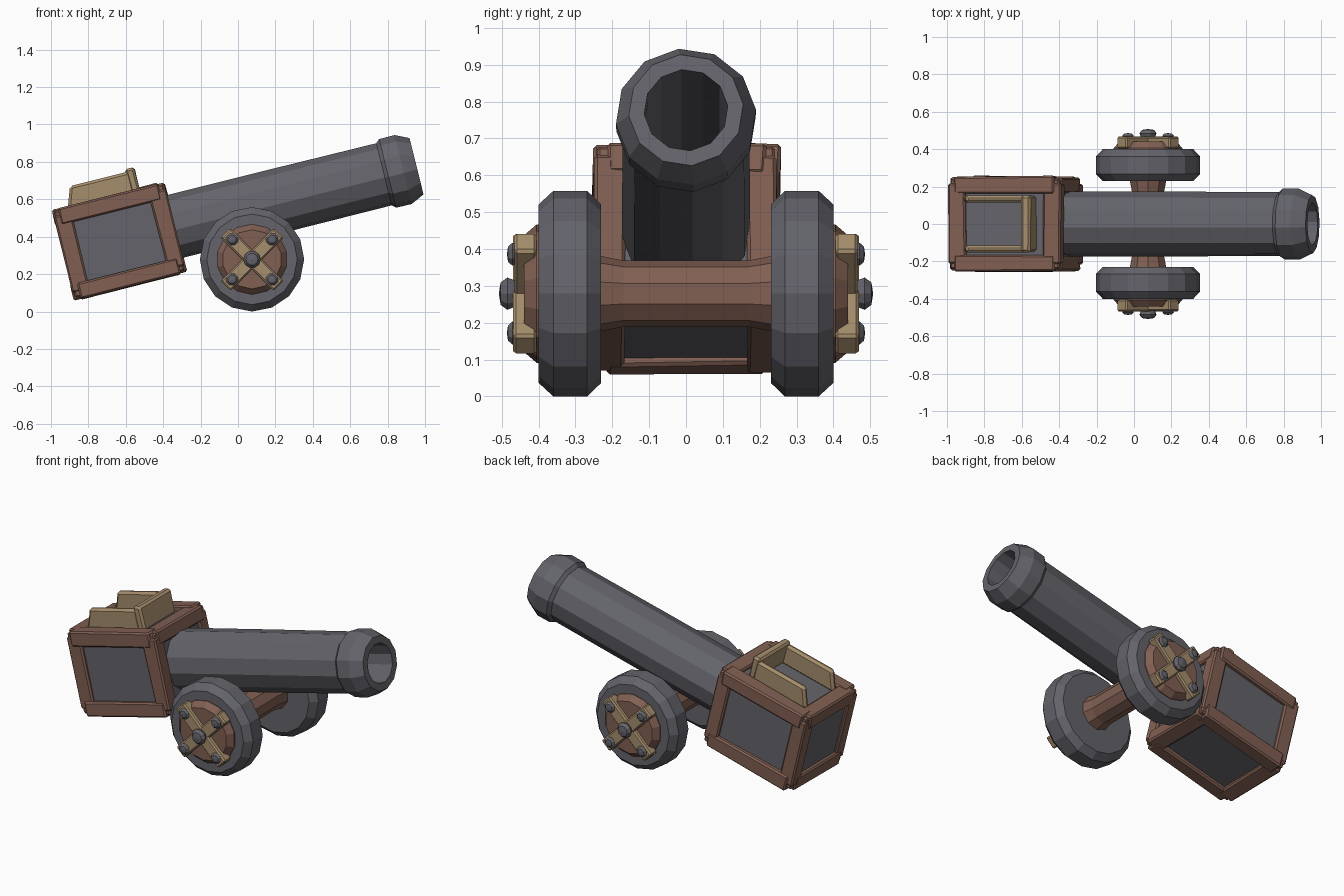
import bpy, bmesh, random
from math import sin, cos, pi, radians
from mathutils import Matrix, Vector

if "Cube" in bpy.data.objects:
    bpy.data.objects.remove(bpy.data.objects["Cube"])

random.seed(4)
TILT = Matrix.Rotation(radians(-14), 4, 'Y')      # barrel and box share this slope
HUB = Vector((0.075, 0, 0.279))                   # wheel centre
TO_Y = Matrix.Rotation(radians(-90), 4, 'X')      # lathe axis z -> y
TO_X = Matrix.Rotation(radians(90), 4, 'Y')       # lathe axis z -> x


def material(name, rgb):
    m = bpy.data.materials.new(name)
    m.diffuse_color = (*rgb, 1)
    m.use_nodes = True
    m.node_tree.nodes["Principled BSDF"].inputs["Base Color"].default_value = m.diffuse_color
    return m


IRON = material("iron", (0.125, 0.125, 0.145))
WOOD = material("brown_wood", (0.22, 0.115, 0.085))
TAN = material("tan_wood", (0.38, 0.27, 0.15))


def finish(name, bm, mat, matrix, mirror=False, bevel=0):
    bmesh.ops.recalc_face_normals(bm, faces=bm.faces)
    bm.transform(matrix)
    me = bpy.data.meshes.new(name)
    bm.to_mesh(me)
    bm.free()
    me.materials.append(mat)
    ob = bpy.data.objects.new(name, me)
    bpy.context.collection.objects.link(ob)
    if bevel:
        mod = ob.modifiers.new("bevel", 'BEVEL')
        mod.width, mod.segments = bevel, 1
    if mirror:
        mod = ob.modifiers.new("mirror", 'MIRROR')
        mod.use_axis = (False, True, False)
        mod.use_mirror_merge = False
    return ob


def lathe(bm, profile, sides, phase=0.0, at=(0, 0, 0)):
    """Revolve (radius, height) points about z; zero radius closes to a point."""
    rings = []
    for r, h in profile:
        n = sides if r > 0 else 1
        rings.append([bm.verts.new(Vector(at) + Vector((
            r * cos(2 * pi * (i + phase) / sides),
            r * sin(2 * pi * (i + phase) / sides), h))) for i in range(n)])
    for a, b in zip(rings, rings[1:]):
        for i in range(sides):
            j = (i + 1) % sides
            quad = [a[i % len(a)], a[j % len(a)], b[j % len(b)], b[i % len(b)]]
            bm.faces.new(list(dict.fromkeys(quad)))


def block(bm, lo, hi, jitter=0.0):
    lo, hi = Vector(lo), Vector(hi)
    verts = bmesh.ops.create_cube(bm, size=1)["verts"]
    for v in verts:
        v.co = (lo + hi) / 2 + v.co * (hi - lo)
        v.co += Vector([random.uniform(-jitter, jitter) for _ in range(3)])
    return verts


# Barrel with flared muzzle and deep bore
bm = bmesh.new()
lathe(bm, [(0, -0.24), (0.174, -0.24), (0.174, 0.35), (0.172, 0.935), (0.19, 0.955),
           (0.191, 1.04), (0.156, 1.114), (0.114, 1.114), (0.112, 1.03),
           (0.112, -0.1), (0, -0.1)], 12, 0.2)
finish("barrel", bm, IRON, TILT @ Matrix.Translation((0, 0, 0.523)) @ TO_X)

# Box: iron core panels, wooden beams along all twelve edges, recessed corners
LO, HI = Vector((-0.84, -0.255, 0.268)), Vector((-0.21, 0.255, 0.77))
bm = bmesh.new()
block(bm, LO + Vector((0.025,) * 3), HI - Vector((0.025,) * 3))
finish("box_panels", bm, IRON, TILT)

bm = bmesh.new()
WIDTH, SHORT, INSET = (0.1, 0.09, 0.09), 0.04, 0.014


def span(axis, side, width, inset=0.0):
    if side:
        return HI[axis] - width, HI[axis] - inset
    return LO[axis] + inset, LO[axis] + width


for axis in range(3):
    b, c = [k for k in range(3) if k != axis]
    for sb in (0, 1):
        for sc in (0, 1):
            p, q = LO.copy(), HI.copy()
            p[axis] += SHORT
            q[axis] -= SHORT
            p[b], q[b] = span(b, sb, WIDTH[b], 0.004 * axis)
            p[c], q[c] = span(c, sc, WIDTH[c], 0.004 * axis)
            block(bm, p, q, 0.004)
finish("box_beams", bm, WOOD, TILT, bevel=0.009)

bm = bmesh.new()
for i in range(8):
    s = [span(k, i >> k & 1, 0.08, INSET) for k in range(3)]
    block(bm, [e[0] for e in s], [e[1] for e in s])
finish("box_corners", bm, WOOD, TILT, bevel=0.008)

# Tan sight on the lid: two side rails with sloped rear ends and a front crossbar
bm = bmesh.new()
for v in block(bm, (-0.755, 0.115, 0.74), (-0.38, 0.152, 0.868)):
    if v.co.x < -0.7 and v.co.z > 0.8:
        v.co.x += 0.045
finish("lid_side_rails", bm, TAN, TILT, mirror=True, bevel=0.014)
bm = bmesh.new()
block(bm, (-0.402, -0.15, 0.74), (-0.352, 0.15, 0.882), 0.003)
finish("lid_crossbar", bm, TAN, TILT, bevel=0.012)

# Axle flaring toward the wheels
AT_HUB = Matrix.Translation(HUB) @ TO_Y
bm = bmesh.new()
lathe(bm, [(0, -0.25), (0.106, -0.25), (0.09, -0.17), (0.09, 0.17), (0.106, 0.25), (0, 0.25)], 10, 0.5)
finish("axle", bm, WOOD, AT_HUB)

# Wheels: chamfered tyre
bm = bmesh.new()
lathe(bm, [(0, 0.23), (0.242, 0.23), (0.279, 0.268), (0.279, 0.36), (0.242, 0.4), (0, 0.4)], 16, 0.0)
finish("wheels", bm, IRON, AT_HUB, mirror=True)

# Wooden hub discs
bm = bmesh.new()
lathe(bm, [(0, 0.39), (0.188, 0.39), (0.188, 0.405), (0.158, 0.44), (0, 0.44)], 14, 0.5)
finish("hub_discs", bm, WOOD, AT_HUB, mirror=True)

# Crossed tan straps on each hub
for k, ang in enumerate((45, -45)):
    bm = bmesh.new()
    block(bm, (-0.2, 0.405, -0.037), (0.2, 0.469 - 0.003 * k, 0.037))
    finish("hub_strap_%d" % (k + 1), bm, TAN,
           Matrix.Translation(HUB) @ Matrix.Rotation(radians(ang), 4, 'Y'), mirror=True, bevel=0.008)

# Bolts: four on the strap arms and a larger one in the middle
bm = bmesh.new()
for sx in (-1, 1):
    for sz in (-1, 1):
        lathe(bm, [(0, 0.452), (0.025, 0.455), (0.034, 0.471), (0.022, 0.483), (0, 0.486)], 8, 0.5,
              (0.107 * sx, 0.107 * sz, 0))
lathe(bm, [(0, 0.46), (0.038, 0.465), (0.046, 0.485), (0.032, 0.503), (0, 0.508)], 10)
finish("hub_bolts", bm, IRON, AT_HUB, mirror=True)
